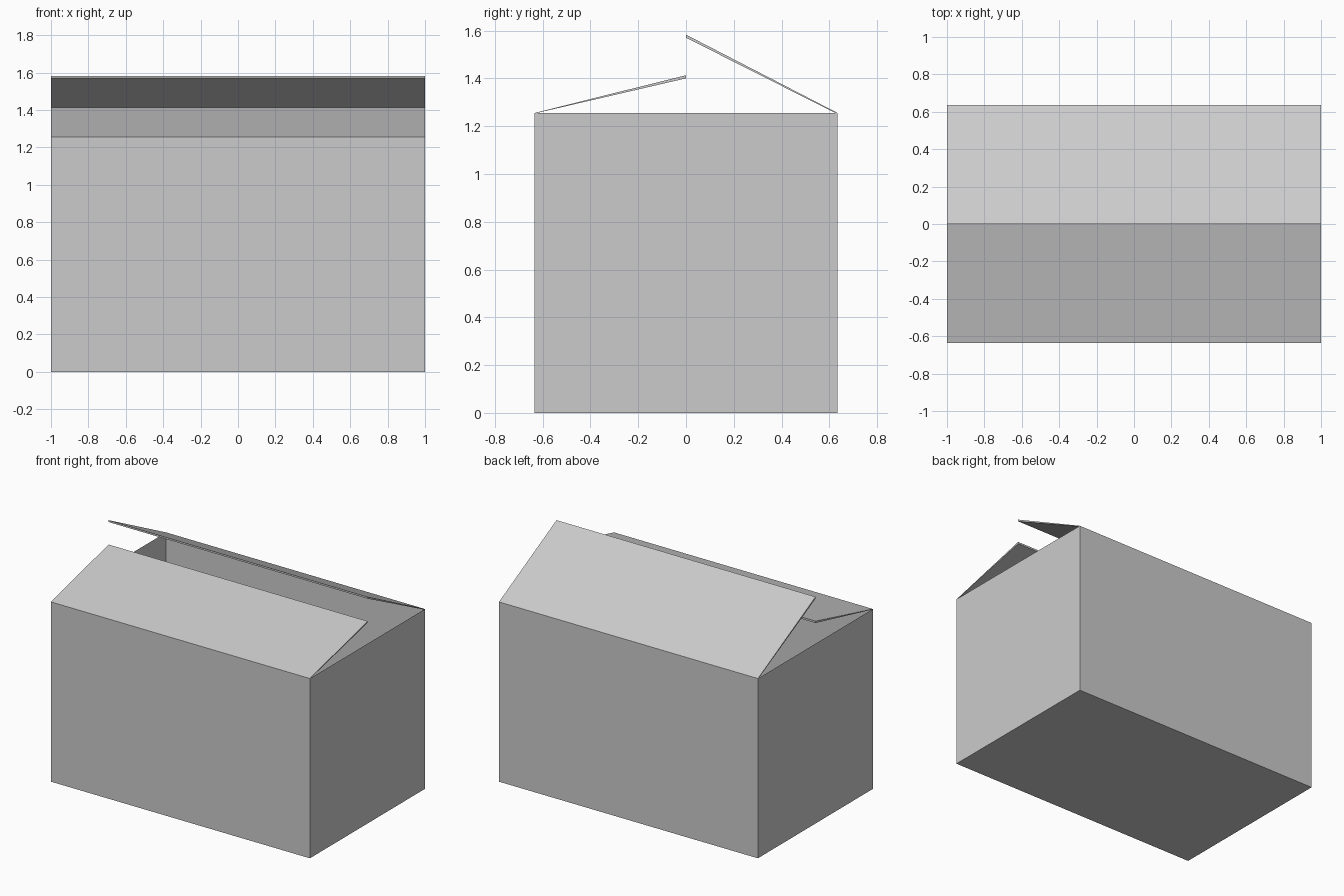
import bpy, bmesh

if "Cube" in bpy.data.objects:
    bpy.data.objects.remove(bpy.data.objects["Cube"])

X, Y, H, T = 1.0, 0.635, 1.255, 0.01  # half width, half depth, height, board thickness


def finish(name, bm):
    bmesh.ops.recalc_face_normals(bm, faces=bm.faces)
    mesh = bpy.data.meshes.new(name)
    bm.to_mesh(mesh)
    bm.free()
    obj = bpy.data.objects.new(name, mesh)
    bpy.context.collection.objects.link(obj)
    return obj


def carton_body():
    # Open-topped box: inset the top face and push it down to the floor
    bm = bmesh.new()
    bmesh.ops.create_cube(bm, size=1)
    for v in bm.verts:
        v.co = (v.co.x * 2 * X, v.co.y * 2 * Y, (v.co.z + 0.5) * H)
    bm.faces.ensure_lookup_table()
    top = max(bm.faces, key=lambda f: f.calc_center_median().z)
    bmesh.ops.inset_region(bm, faces=[top], thickness=T)
    for v in top.verts:
        v.co.z = T
    return finish("carton_body", bm)


def flap(name, side, tip_z):
    # Thin tapered board hinged on the long rim, ending at the centre line
    profile = [(side * Y, H), (0, tip_z), (0, tip_z - 0.013), (side * (Y - T), H)]
    bm = bmesh.new()
    face = bm.faces.new([bm.verts.new((-X, y, z)) for y, z in profile])
    ext = bmesh.ops.extrude_face_region(bm, geom=[face], use_keep_orig=True)
    verts = [g for g in ext["geom"] if isinstance(g, bmesh.types.BMVert)]
    bmesh.ops.translate(bm, verts=verts, vec=(2 * X, 0, 0))
    return finish(name, bm)


carton_body()
flap("front_flap", -1, 1.413)
flap("back_flap", 1, 1.583)
